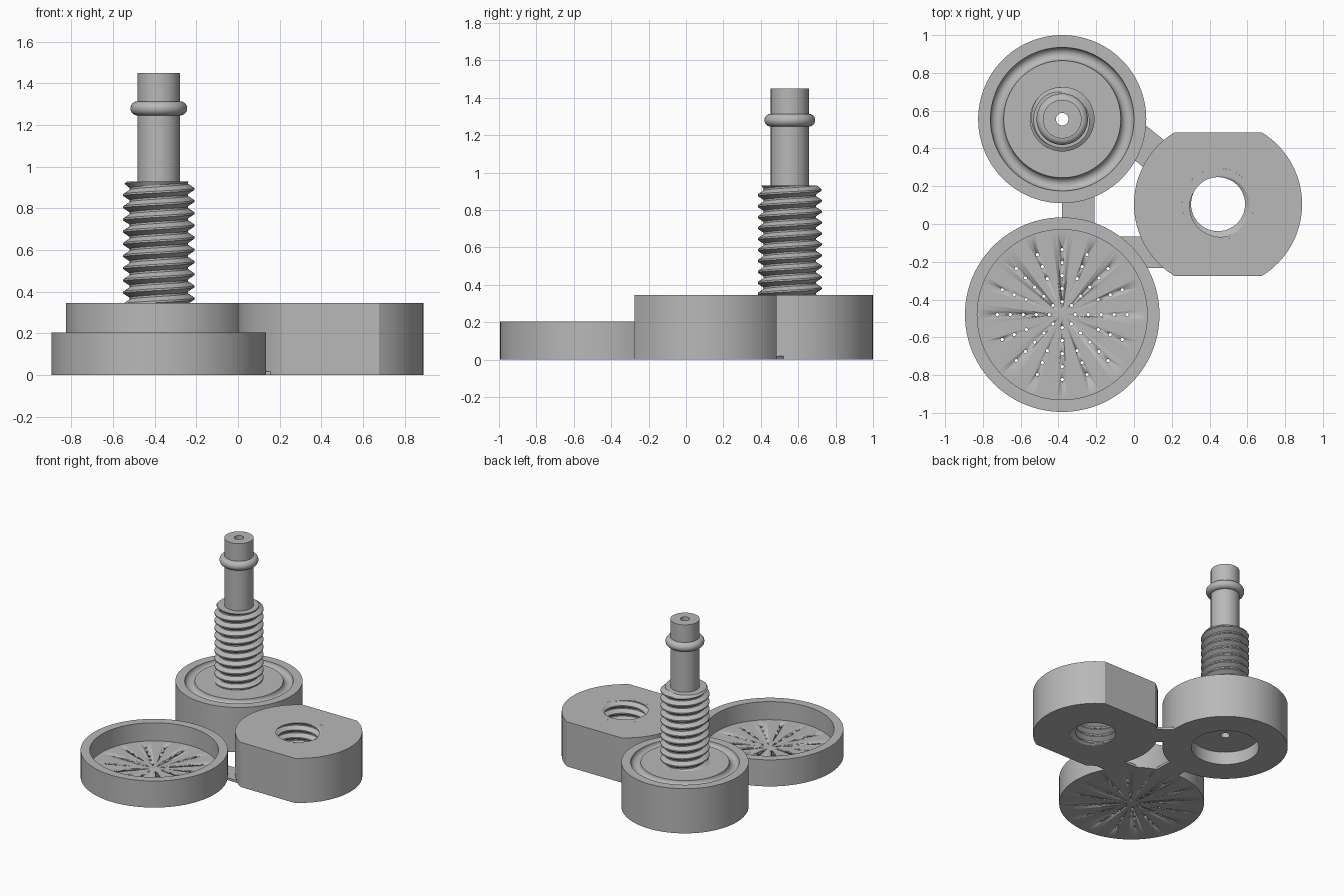
import bpy, bmesh, math
from mathutils import Vector

cube = bpy.data.objects.get("Cube")
if cube:
    bpy.data.objects.remove(cube, do_unlink=True)

SEGS = 96
BASE = (-0.38, 0.555)
CUP = (-0.38, -0.48)
NUT = (0.445, 0.105)
BLOCK_H = 0.345

grey = bpy.data.materials.new("plain grey")
grey.use_nodes = True
COLOUR = (0.48, 0.48, 0.48, 1)
grey.diffuse_color = COLOUR
grey.node_tree.nodes["Principled BSDF"].inputs["Base Color"].default_value = COLOUR


def finish(bm, name, centre=(0, 0), recalc=True):
    """Turn a bmesh into a placed, shaded, coloured object."""
    if recalc:
        bmesh.ops.recalc_face_normals(bm, faces=bm.faces)
    mesh = bpy.data.meshes.new(name)
    bm.to_mesh(mesh)
    bm.free()
    mesh.materials.append(grey)
    obj = bpy.data.objects.new(name, mesh)
    obj.location = (*centre, 0)
    bpy.context.collection.objects.link(obj)
    bpy.ops.object.select_all(action="DESELECT")
    obj.select_set(True)
    bpy.context.view_layer.objects.active = obj
    bpy.ops.object.shade_smooth_by_angle(angle=math.radians(30))
    return obj


def arc(r, z, radius, start, end, steps=12):
    """Profile points along a circular arc, angles in degrees."""
    angles = [math.radians(start + (end - start) * i / steps) for i in range(steps + 1)]
    return [(r + radius * math.cos(a), z + radius * math.sin(a)) for a in angles]


def stitch(bm, rings, close_rings):
    """Skin a list of closed vertex rings."""
    rows = [[bm.verts.new(p) for p in ring] for ring in rings]
    pairs = list(zip(rows, rows[1:]))
    if close_rings:
        pairs.append((rows[-1], rows[0]))
    for a, b in pairs:
        for i in range(len(a)):
            j = (i + 1) % len(a)
            bm.faces.new((a[i], a[j], b[j], b[i]))


def circle(r, z):
    turn = 2 * math.pi / SEGS
    return [(r * math.cos(i * turn), r * math.sin(i * turn), z) for i in range(SEGS)]


def lathe(name, profile, centre, closed=True):
    bm = bmesh.new()
    stitch(bm, [circle(r, z) for r, z in profile], closed)
    bmesh.ops.remove_doubles(bm, verts=bm.verts, dist=1e-5)
    return finish(bm, name, centre)


def thread(name, centre, root, crest, pitch, z0, z1, rim, outward, chamfer=None):
    """Helical thread trimmed flat at both ends, with a flat rim at each end."""
    bm = bmesh.new()
    steps = 64
    turns = math.ceil((z1 - z0) / pitch) + 4
    section = [(0, root), (0.15, root), (0.5, crest), (0.65, crest), (1, root)]
    previous = None
    for a in range(steps * turns + 1):
        ang = 2 * math.pi * (a % steps) / steps
        base_z = z0 + pitch * (a / steps - 2.03)
        row = [bm.verts.new((r * math.cos(ang), r * math.sin(ang), base_z + f * pitch))
               for f, r in section]
        if previous:
            for k in range(len(section) - 1):
                bm.faces.new((previous[k], row[k], row[k + 1], previous[k + 1]))
        previous = row
    bmesh.ops.remove_doubles(bm, verts=bm.verts, dist=1e-5)
    for z, up in ((z0, -1), (z1, 1)):
        bmesh.ops.bisect_plane(bm, geom=bm.verts[:] + bm.edges[:] + bm.faces[:], dist=1e-6,
                               plane_co=(0, 0, z), plane_no=(0, 0, up), clear_outer=True)
    if chamfer:
        for v in bm.verts:
            r = math.hypot(v.co.x, v.co.y)
            limit = chamfer + z1 - v.co.z
            if r > limit:
                v.co.x *= limit / r
                v.co.y *= limit / r
    # flat rims
    edges = [e for e in bm.edges if e.is_boundary]
    new = bmesh.ops.extrude_edge_only(bm, edges=edges)["geom"]
    for v in new:
        if isinstance(v, bmesh.types.BMVert):
            s = rim / math.hypot(v.co.x, v.co.y)
            v.co.x *= s
            v.co.y *= s
    bmesh.ops.recalc_face_normals(bm, faces=bm.faces)
    facing = 0
    for f in bm.faces:
        c = f.calc_center_median()
        facing += f.normal.dot(Vector((c.x, c.y, 0))) * f.calc_area()
    if (facing > 0) != outward:
        bmesh.ops.reverse_faces(bm, faces=bm.faces)
    return finish(bm, name, centre, recalc=False)


# Base with underside recess, seal groove, bored stem and rounded stem bead
base_profile = [(0.033, 0.1), (0.24, 0.1), (0.24, 0), (0.445, 0), (0.445, BLOCK_H)]
base_profile += arc(0.345, BLOCK_H, 0.035, 0, -180)
base_profile += [(0.102, BLOCK_H)]
base_profile += arc(0.102, 1.28, 0.034, -90, 90)
base_profile += [(0.102, 1.45), (0.033, 1.45)]
lathe("base_and_stem", base_profile, BASE)

# Screw thread around the lower stem
thread("stem_thread", BASE, 0.14, 0.171, 0.0585, 0.335, 0.93, 0.09, True, chamfer=0.152)

# Round cup with a perforated floor
FLOOR = 0.065
cup = lathe("perforated_cup", [(0, 0), (0.515, 0), (0.515, 0.205), (0.45, 0.205),
                               (0.45, FLOOR), (0, FLOOR)], CUP, closed=False)
bm = bmesh.new()
for ring, count in enumerate((8, 8, 16, 16, 16), start=1):
    for i in range(count):
        a = 2 * math.pi * i / count
        r = 0.0688 * ring
        made = bmesh.ops.create_cone(bm, cap_ends=True, segments=8, radius1=0.009,
                                     radius2=0.009, depth=0.2)
        bmesh.ops.translate(bm, verts=made["verts"],
                            vec=(r * math.cos(a), r * math.sin(a), FLOOR / 2))
cutter = finish(bm, "hole_cutter", CUP)
cutter.hide_render = True
cut = cup.modifiers.new("holes", "BOOLEAN")
cut.operation = "DIFFERENCE"
cut.solver = "EXACT"
cut.object = cutter
bpy.context.view_layer.objects.active = cup
bpy.ops.object.modifier_apply(modifier=cut.name)
bpy.data.objects.remove(cutter, do_unlink=True)

# Nut block: a disc with two flats and a round opening
FLAT, RADIUS, OPENING = 0.38, 0.445, 0.19
corner = math.asin(FLAT / RADIUS)
stops = [-corner, corner, math.pi - corner, math.pi + corner, 2 * math.pi - corner]
angles = [a + (b - a) * i / 24 for a, b in zip(stops, stops[1:]) for i in range(24)]
outline = [(RADIUS * math.cos(a), max(-FLAT, min(FLAT, RADIUS * math.sin(a)))) for a in angles]
opening = [(OPENING * math.cos(a), OPENING * math.sin(a)) for a in angles]
bm = bmesh.new()
stitch(bm, [[(x, y, z) for x, y in loop] for loop, z in
            ((outline, 0), (outline, BLOCK_H), (opening, BLOCK_H), (opening, 0))], True)
finish(bm, "nut_block", NUT)

# Internal thread of the nut
thread("nut_thread", NUT, 0.175, 0.143, 0.0585, 0, BLOCK_H, OPENING, False)


# Thin straps joining the three parts
def strap(name, centre, length, width, degrees):
    bm = bmesh.new()
    bmesh.ops.create_cube(bm, size=1)
    bmesh.ops.scale(bm, verts=bm.verts, vec=(length, width, 0.018))
    bmesh.ops.translate(bm, verts=bm.verts, vec=(0, 0, 0.009))
    obj = finish(bm, name, centre)
    obj.rotation_euler.z = math.radians(degrees)


strap("base_nut_strap", (0.07, 0.4), 0.3, 0.18, -39)
strap("base_cup_strap", (-0.295, 0.07), 0.2, 0.17, 90)
strap("cup_nut_strap", (0.06, -0.15), 0.32, 0.168, 0)
